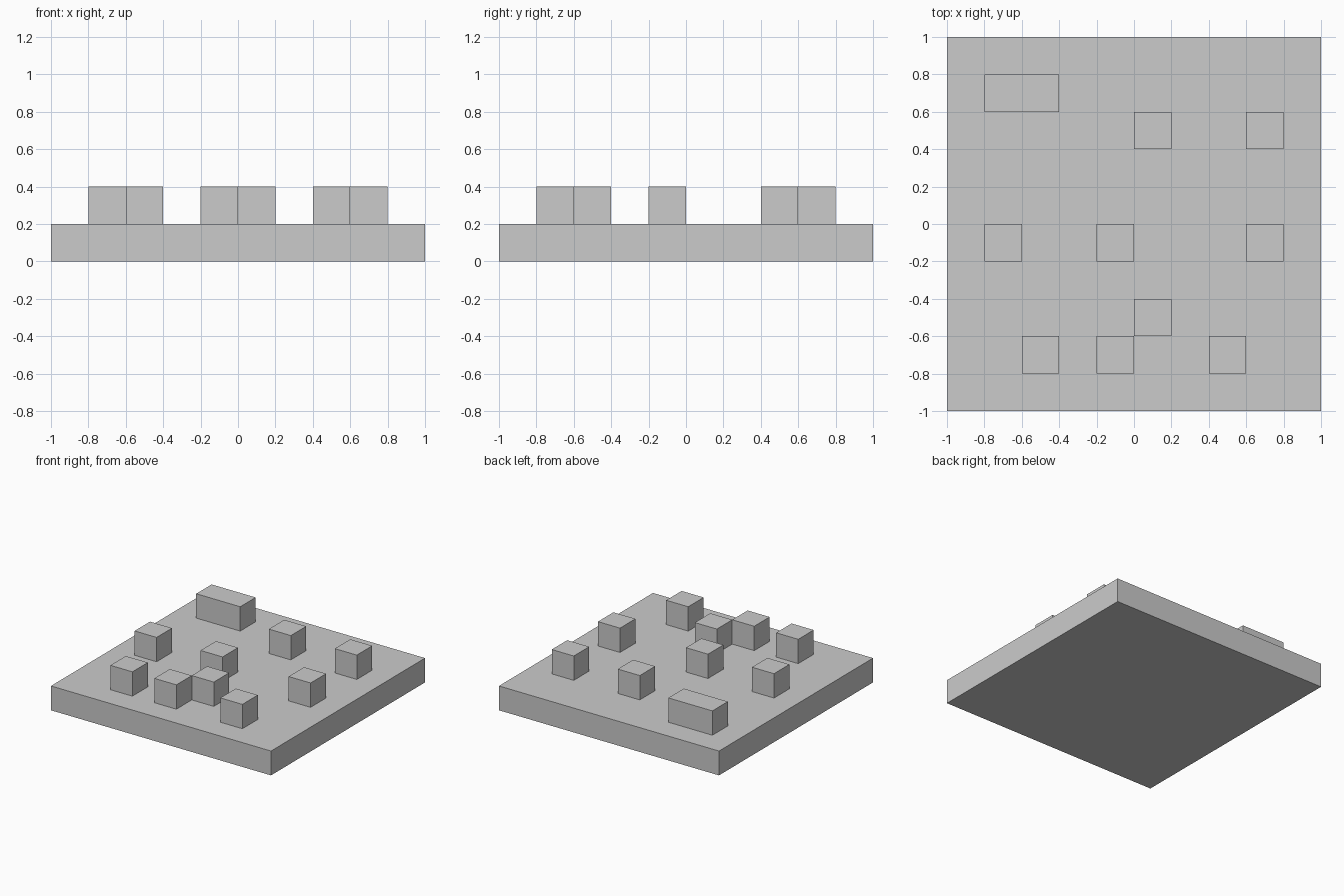
import bpy

if "Cube" in bpy.data.objects:
    bpy.data.objects.remove(bpy.data.objects["Cube"])

CELL = 0.2


def box(name, x, y, z, sx, sy, sz):
    """Add a box from its minimum corner and its size."""
    bpy.ops.mesh.primitive_cube_add(size=1, location=(x + sx / 2, y + sy / 2, z + sz / 2))
    ob = bpy.context.object
    ob.name = name
    ob.scale = (sx, sy, sz)
    bpy.ops.object.transform_apply(location=False, rotation=False, scale=True)
    return ob


# Square base slab
box("base_slab", -1, -1, 0, 2, 2, CELL)

# Double-width block at the back left
box("long_block", -0.8, 0.6, CELL, 2 * CELL, CELL, CELL)

# Single cubes, given by row (y) and their left edges (x)
rows = {
    0.4: (0.0, 0.6),
    -0.2: (-0.8, -0.2, 0.6),
    -0.6: (0.0,),
    -0.8: (-0.6, -0.2, 0.4),
}
for y, xs in rows.items():
    for x in xs:
        box("cube_block", x, y, CELL, CELL, CELL, CELL)
